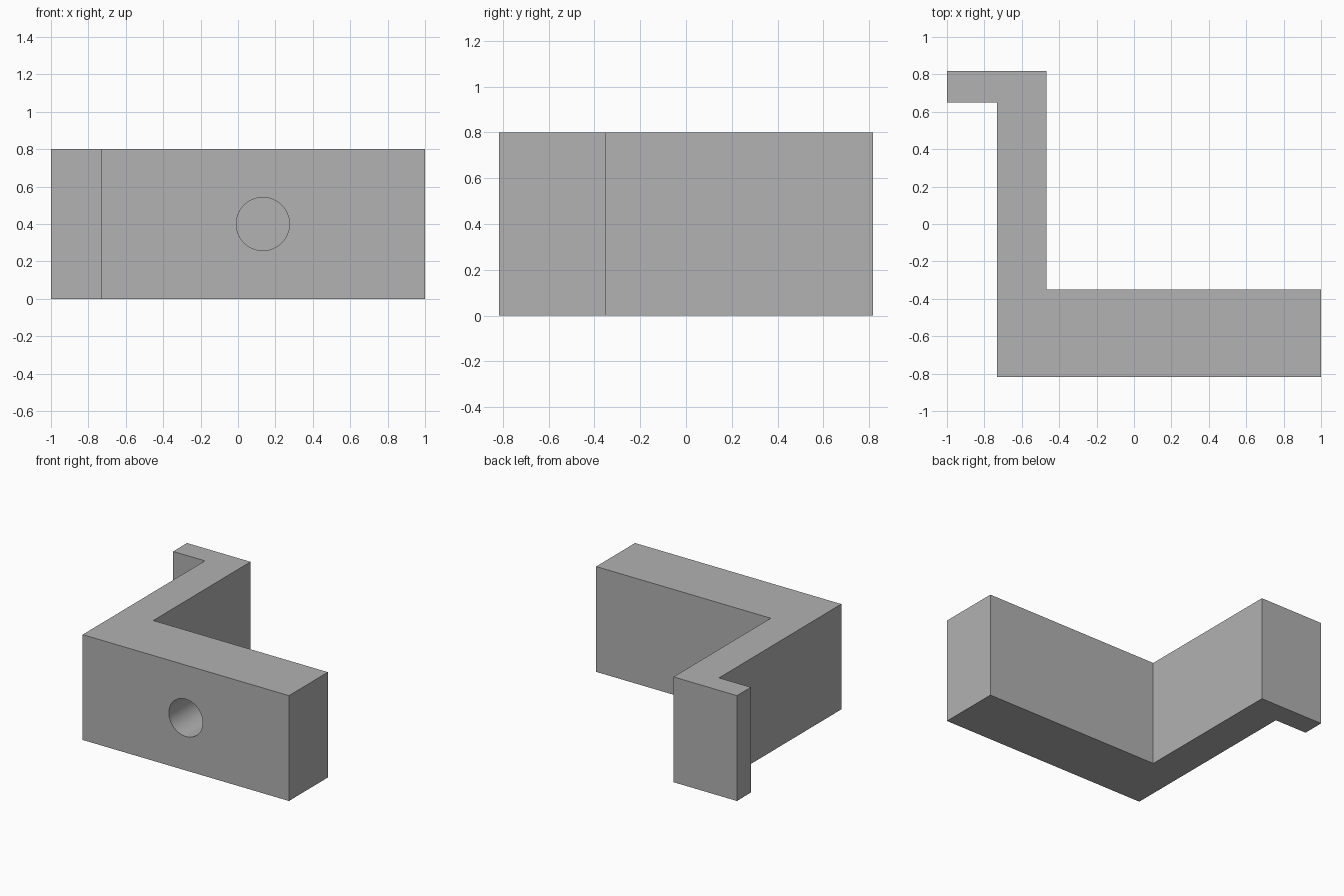
import bpy
import bmesh
import math
from mathutils import Matrix

cube = bpy.data.objects.get("Cube")
if cube:
    bpy.data.objects.remove(cube, do_unlink=True)

HEIGHT = 0.8
FRONT, BACK = -0.817, 0.817
HOLE_RADIUS, HOLE_DEPTH = 0.142, 0.35

# Single flat grey
grey = bpy.data.materials.new("plain_grey")
grey.use_nodes = True
colour = (0.445, 0.445, 0.445, 1)
grey.diffuse_color = colour
grey.node_tree.nodes["Principled BSDF"].inputs["Base Color"].default_value = colour


def add_object(name, bm):
    bmesh.ops.recalc_face_normals(bm, faces=bm.faces)
    mesh = bpy.data.meshes.new(name)
    bm.to_mesh(mesh)
    bm.free()
    mesh.materials.append(grey)
    obj = bpy.data.objects.new(name, mesh)
    bpy.context.collection.objects.link(obj)
    return obj


# Bracket: stepped plan outline (thick foot, upright web, small lip) raised to full height
outline = [(-0.733, FRONT), (1, FRONT), (1, -0.35), (-0.467, -0.35),
           (-0.467, BACK), (-1, BACK), (-1, 0.65), (-0.733, 0.65)]
bm = bmesh.new()
base = bm.faces.new([bm.verts.new((x, y, 0)) for x, y in outline])
top = bmesh.ops.extrude_face_region(bm, geom=[base])["geom"]
bmesh.ops.translate(bm, vec=(0, 0, HEIGHT),
                    verts=[v for v in top if isinstance(v, bmesh.types.BMVert)])
bracket = add_object("stepped_bracket", bm)

# Blind round hole in the front face
bm = bmesh.new()
place = Matrix.Translation((0.133, FRONT, HEIGHT / 2)) @ Matrix.Rotation(math.pi / 2, 4, "X")
bmesh.ops.create_cone(bm, cap_ends=True, segments=64, radius1=HOLE_RADIUS,
                      radius2=HOLE_RADIUS, depth=2 * HOLE_DEPTH, matrix=place)
cutter = add_object("hole_cutter", bm)
cutter.hide_render = True

cut = bracket.modifiers.new("front_hole", "BOOLEAN")
cut.operation = "DIFFERENCE"
cut.solver = "EXACT"
cut.object = cutter

# Apply the cut, discard the cutter, smooth only the bore
bpy.ops.object.select_all(action="DESELECT")
bracket.select_set(True)
bpy.context.view_layer.objects.active = bracket
bpy.ops.object.modifier_apply(modifier=cut.name)
bpy.data.objects.remove(cutter, do_unlink=True)
bpy.ops.object.shade_smooth_by_angle(angle=math.radians(30))
